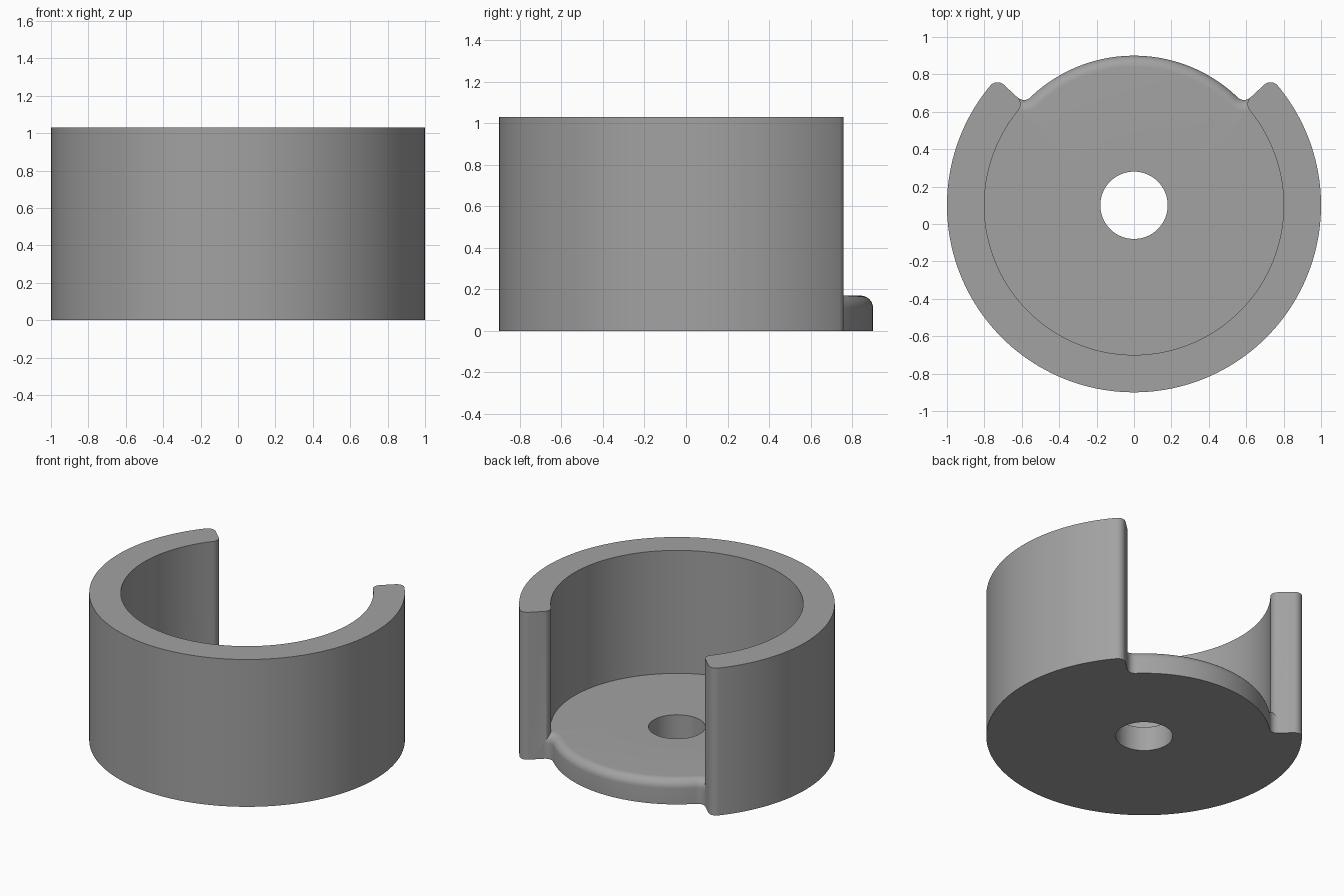
import bpy, bmesh, math
from mathutils import Vector

if "Cube" in bpy.data.objects:
    bpy.data.objects.remove(bpy.data.objects["Cube"])

C = Vector((0, 0.10))            # axis of the cup
R_OUT, R_IN, R_HOLE = 1.0, 0.8, 0.18
H, FLOOR, ROUND = 1.03, 0.17, 0.06
END = math.radians(42.8)         # direction of the wall end faces
T = 0.05                         # corner and fillet radius

grey = bpy.data.materials.new("grey")
grey.diffuse_color = (0.36, 0.36, 0.36, 1)
grey.use_nodes = True
grey.node_tree.nodes["Principled BSDF"].inputs["Base Color"].default_value = grey.diffuse_color


def arc(center, r, a0, a1, n):
    """Points of an arc, both ends included."""
    return [center + r * Vector((math.cos(a0 + (a1 - a0) * i / n),
                                 math.sin(a0 + (a1 - a0) * i / n))) for i in range(n + 1)]


def polar(r, a):
    return C + r * Vector((math.cos(a), math.sin(a)))


def mirror(points):
    return [Vector((-p.x, p.y)) for p in reversed(points)]


def make(name, bm):
    bmesh.ops.remove_doubles(bm, verts=bm.verts, dist=1e-5)
    bmesh.ops.recalc_face_normals(bm, faces=bm.faces)
    mesh = bpy.data.meshes.new(name)
    bm.to_mesh(mesh)
    bm.free()
    mesh.materials.append(grey)
    ob = bpy.data.objects.new(name, mesh)
    bpy.context.collection.objects.link(ob)
    return ob


def bridge(bm, a, b):
    for i in range(len(a)):
        j = (i + 1) % len(a)
        bm.faces.new((a[i], a[j], b[j], b[i]))


# Wall: C-shaped plan with rounded ends, extruded to full height
a_out = END - math.asin(T / (R_OUT - T))
a_in = END - math.asin(T / (R_IN + T))
half_out = arc(C, R_OUT, -math.pi / 2, a_out, 64)
half_out += arc(polar(R_OUT - T, a_out), T, a_out, END + math.pi / 2, 10)[1:]
half_in = arc(polar(R_IN + T, a_in), T, END + math.pi / 2, a_in + math.pi, 10)
half_in += arc(C, R_IN, a_in, -math.pi / 2, 64)[1:]
plan = half_out + half_in + mirror(half_in)[1:] + mirror(half_out)[:-1]
bm = bmesh.new()
face = bm.faces.new([bm.verts.new((p.x, p.y, 0)) for p in plan])
top = bmesh.ops.extrude_face_region(bm, geom=[face])["geom"]
bmesh.ops.translate(bm, vec=(0, 0, H), verts=[v for v in top if isinstance(v, bmesh.types.BMVert)])
wall = make("cup_wall", bm)


# Floor: open back lip blends into the wall ends, the rest sits inside the wall
def floor_outline(d):
    a_f = END + math.asin(T / (R_IN + T))
    fillet = arc(polar(R_IN + T, a_f), T + d, END - math.pi / 2, a_f - math.pi, 10)
    back = arc(C, R_IN - d, a_f, math.pi / 2, 32)
    half = arc(C, 0.9, -math.pi / 2, math.radians(34), 48) + fillet + back[1:]
    return half + mirror(half)[1:-1]


bm = bmesh.new()
levels = [(0, 0)]
for i in range(9):
    t = math.pi / 2 * i / 8
    levels.append((ROUND * (1 - math.cos(t)), FLOOR - ROUND + ROUND * math.sin(t)))
rings = [[bm.verts.new((p.x, p.y, z)) for p in floor_outline(d)] for d, z in levels]
n = len(rings[0])
for z in (FLOOR, 0):
    rings.append([bm.verts.new((*polar(R_HOLE, -math.pi / 2 + 2 * math.pi * i / n), z))
                  for i in range(n)])
for i in range(len(rings)):
    bridge(bm, rings[i], rings[(i + 1) % len(rings)])
floor = make("cup_floor", bm)

# Join wall and floor into one clean solid
mod = wall.modifiers.new("join_floor", 'BOOLEAN')
mod.operation = 'UNION'
mod.solver = 'EXACT'
mod.object = floor
bpy.context.view_layer.objects.active = wall
wall.select_set(True)
bpy.ops.object.modifier_apply(modifier=mod.name)
bpy.data.objects.remove(floor)
wall.name = "cup_holder"
bpy.ops.object.shade_smooth_by_angle(angle=math.radians(30))
